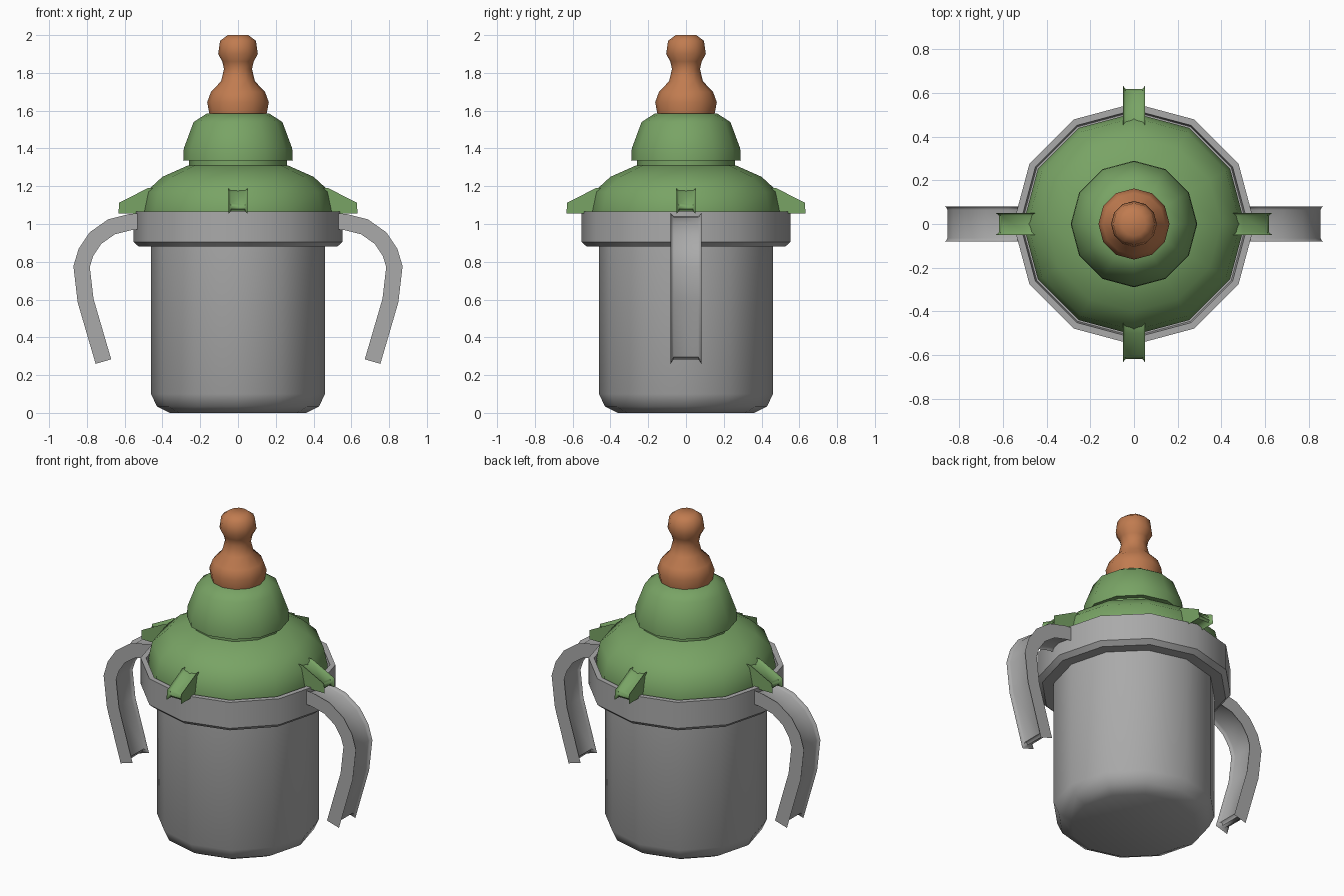
import bpy, bmesh, math
from mathutils import Vector, Matrix

if "Cube" in bpy.data.objects:
    bpy.data.objects.remove(bpy.data.objects["Cube"])


def material(name, rgb):
    m = bpy.data.materials.new(name)
    m.diffuse_color = (*rgb, 1)
    m.use_nodes = True
    m.node_tree.nodes["Principled BSDF"].inputs["Base Color"].default_value = m.diffuse_color
    return m


GREY = material("grey plastic", (0.40, 0.40, 0.40))
GREEN = material("green plastic", (0.19, 0.37, 0.13))
AMBER = material("orange rubber", (0.53, 0.20, 0.08))


def finish(name, bm, mat, angle=42):
    bmesh.ops.recalc_face_normals(bm, faces=bm.faces[:])
    me = bpy.data.meshes.new(name)
    bm.to_mesh(me)
    bm.free()
    me.materials.append(mat)
    ob = bpy.data.objects.new(name, me)
    bpy.context.collection.objects.link(ob)
    bpy.ops.object.select_all(action='DESELECT')
    ob.select_set(True)
    bpy.context.view_layer.objects.active = ob
    bpy.ops.object.shade_smooth_by_angle(angle=math.radians(angle))
    return ob


def lathe(name, profile, mat, angle=42, sides=12):
    """Turn (radius, z) points around z; both ends are capped."""
    bm = bmesh.new()
    rings = [[bm.verts.new((r * math.cos(a), r * math.sin(a), z))
              for a in (2 * math.pi * i / sides for i in range(sides))]
             for r, z in profile]
    for a, b in zip(rings, rings[1:]):
        for i in range(sides):
            j = (i + 1) % sides
            bm.faces.new((a[i], a[j], b[j], b[i]))
    bm.faces.new(rings[0])
    bm.faces.new(rings[-1])
    return finish(name, bm, mat, angle)


def extruded(name, outline, half, mat, turn, bevel):
    """Extrude an (x, z) outline along y, round its edges, turn about z."""
    bm = bmesh.new()
    a = [bm.verts.new((x, -half, z)) for x, z in outline]
    b = [bm.verts.new((x, half, z)) for x, z in outline]
    n = len(a)
    for i in range(n):
        j = (i + 1) % n
        bm.faces.new((a[i], a[j], b[j], b[i]))
    caps = [bm.faces.new(a), bm.faces.new(b[::-1])]
    bm.normal_update()
    edges = [e for e in bm.edges if any(f in caps for f in e.link_faces)
             or e.calc_face_angle(0) > math.radians(50)]
    bmesh.ops.bevel(bm, geom=edges, offset=bevel, segments=2, profile=0.5,
                    affect='EDGES')
    bmesh.ops.rotate(bm, verts=bm.verts[:], cent=(0, 0, 0),
                     matrix=Matrix.Rotation(turn, 3, 'Z'))
    return finish(name, bm, mat, 50)


# Cup body with a rounded foot, and the wider collar
lathe("cup", [(0.36, 0), (0.43, 0.035), (0.46, 0.10), (0.46, 0.90)], GREY)
lathe("collar", [(0.45, 0.88), (0.525, 0.88), (0.553, 0.905), (0.553, 1.067),
                 (0.522, 1.067), (0.515, 1.03), (0.45, 1.03)], GREY)

# Two-tier lid
lathe("lid", [(0.508, 1.02), (0.508, 1.07), (0.487, 1.17), (0.40, 1.25),
              (0.265, 1.31), (0.26, 1.31), (0.26, 1.345)], GREEN)
lathe("lid_cap", [(0.25, 1.337), (0.29, 1.337), (0.287, 1.40), (0.235, 1.54),
                  (0.165, 1.585)], GREEN)

# Soft teat
lathe("teat", [(0.15, 1.575), (0.163, 1.645), (0.143, 1.70), (0.09, 1.755),
               (0.074, 1.82), (0.083, 1.86), (0.105, 1.90), (0.095, 1.97),
               (0.055, 2.0)], AMBER, 60)

# Four grip tabs around the lid
tab = [(0.44, 1.067), (0.62, 1.067), (0.618, 1.105), (0.50, 1.165),
       (0.475, 1.178), (0.44, 1.178)]
for k in range(4):
    extruded(f"lid_tab_{k + 1}", tab, 0.05, GREEN, k * math.pi / 2, 0.012)

# Curved strap handles, offset both ways from a centre path
path = [Vector(p) for p in [(0.515, 1.015), (0.57, 1.01), (0.67, 0.985),
                            (0.755, 0.925), (0.805, 0.85), (0.828, 0.775),
                            (0.807, 0.595), (0.717, 0.287)]]
outer, inner = [], []
for i, p in enumerate(path):
    d = (path[min(i + 1, len(path) - 1)] - path[max(i - 1, 0)]).normalized()
    n = Vector((-d.y, d.x)) * 0.027
    outer.append(tuple(p + n))
    inner.append(tuple(p - n))
for side, turn in (("right", 0), ("left", math.pi)):
    extruded(f"{side}_handle", outer + inner[::-1], 0.081, GREY, turn, 0.016)
